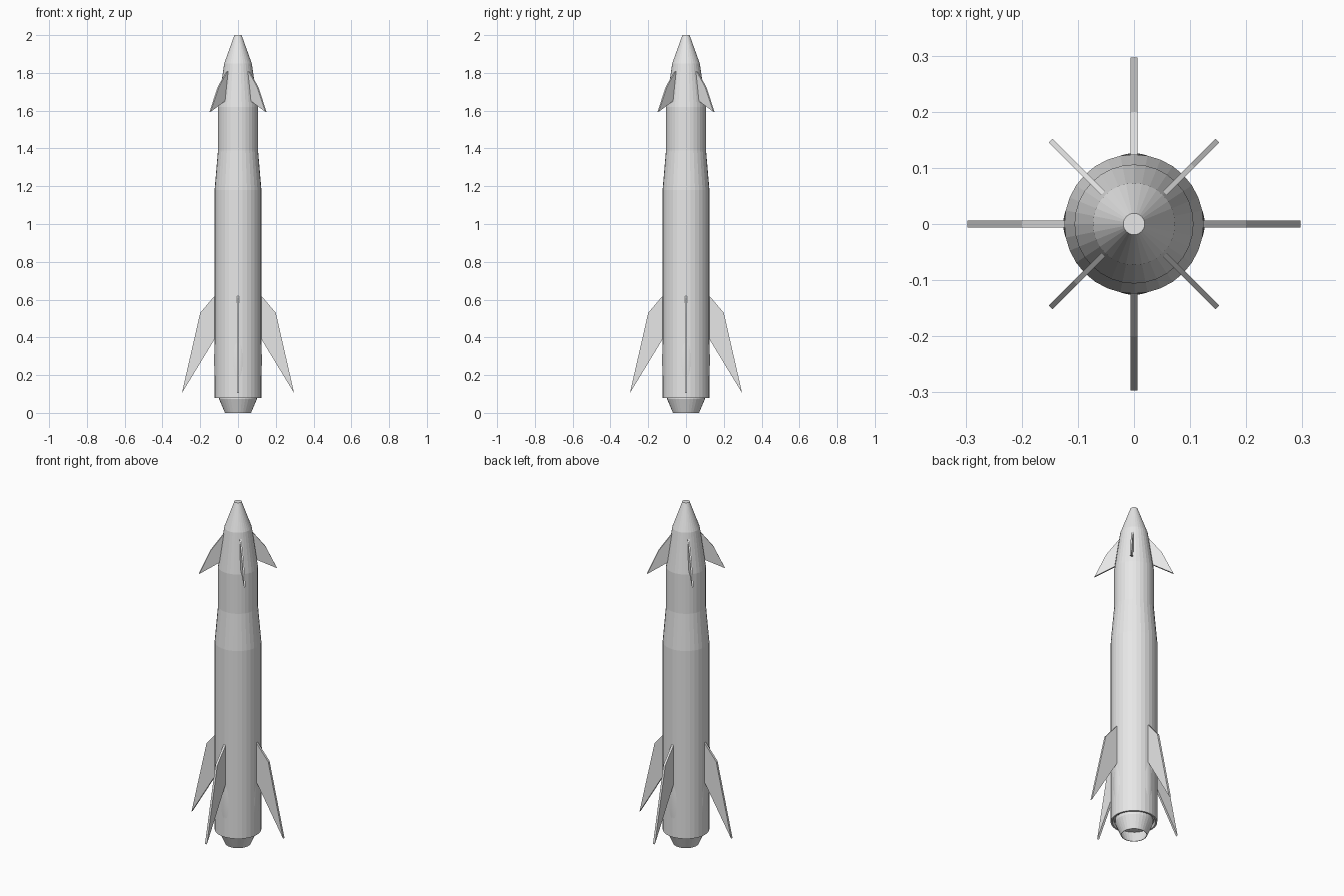
import bpy
import bmesh
import math
from mathutils import Matrix, Vector

if "Cube" in bpy.data.objects:
    bpy.data.objects.remove(bpy.data.objects["Cube"])

SIDES = 32

grey = bpy.data.materials.new("light grey")
grey.diffuse_color = (0.8, 0.8, 0.8, 1)
grey.use_nodes = True
grey.node_tree.nodes["Principled BSDF"].inputs["Base Color"].default_value = grey.diffuse_color


def finish(name, bm):
    bmesh.ops.recalc_face_normals(bm, faces=bm.faces)
    mesh = bpy.data.meshes.new(name)
    bm.to_mesh(mesh)
    bm.free()
    mesh.materials.append(grey)
    obj = bpy.data.objects.new(name, mesh)
    bpy.context.collection.objects.link(obj)
    return obj


def lathe(name, profile):
    """Revolve (radius, z) points that start and end on the axis."""
    bm = bmesh.new()
    verts = [bm.verts.new((r, 0, z)) for r, z in profile]
    edges = [bm.edges.new(pair) for pair in zip(verts, verts[1:])]
    bmesh.ops.spin(bm, geom=verts + edges, cent=(0, 0, 0), axis=(0, 0, 1),
                   angle=math.tau, steps=SIDES, use_duplicate=False)
    bmesh.ops.remove_doubles(bm, verts=bm.verts, dist=1e-5)
    return finish(name, bm)


def fin(name, outline, thickness, angle):
    """Flat plate with a (radius, z) outline, turned about the axis."""
    bm = bmesh.new()
    face = bm.faces.new([bm.verts.new((r, -thickness / 2, z)) for r, z in outline])
    ext = bmesh.ops.extrude_face_region(bm, geom=[face])
    moved = [g for g in ext["geom"] if isinstance(g, bmesh.types.BMVert)]
    bmesh.ops.translate(bm, verts=moved, vec=(0, thickness, 0))
    bm.transform(Matrix.Rotation(angle, 4, "Z"))
    return finish(name, bm)


def blister(name, angle):
    """Long shallow fairing, mostly sunk into the hull."""
    bm = bmesh.new()
    bmesh.ops.create_uvsphere(bm, u_segments=32, v_segments=24, radius=1)
    bm.transform(Matrix.Rotation(angle, 4, "Z")
                 @ Matrix.Translation(Vector((0.106, 0, 0.28)))
                 @ Matrix.Diagonal((0.02, 0.039, 0.195, 1)))
    obj = finish(name, bm)
    obj.data.shade_smooth()
    return obj


# Hull with stepped shoulders and a blunt nose
lathe("hull", [(0, 0.095), (0.108, 0.095), (0.115, 0.08), (0.124, 0.08),
               (0.124, 1.18), (0.106, 1.39), (0.106, 1.62), (0.073, 1.85),
               (0.019, 2.0), (0, 2.0)])

# Hollow engine nozzle
lathe("nozzle", [(0, 0.1), (0.1, 0.1), (0.1, 0.073), (0.069, 0), (0.066, 0),
                 (0.095, 0.072), (0, 0.072)])

# Four swept tail fins with fairings, four small diagonal nose fins
TAIL = [(0.115, 0.63), (0.2, 0.53), (0.297, 0.105), (0.115, 0.405)]
NOSE = [(0.07, 1.825), (0.082, 1.81), (0.148, 1.725), (0.21, 1.593),
        (0.112, 1.645), (0.09, 1.655)]
for i in range(4):
    turn = i * math.pi / 2
    fin(f"tail_fin_{i + 1}", TAIL, 0.0125, turn)
    blister(f"fin_fairing_{i + 1}", turn)
    fin(f"nose_fin_{i + 1}", NOSE, 0.009, turn + math.pi / 4)
